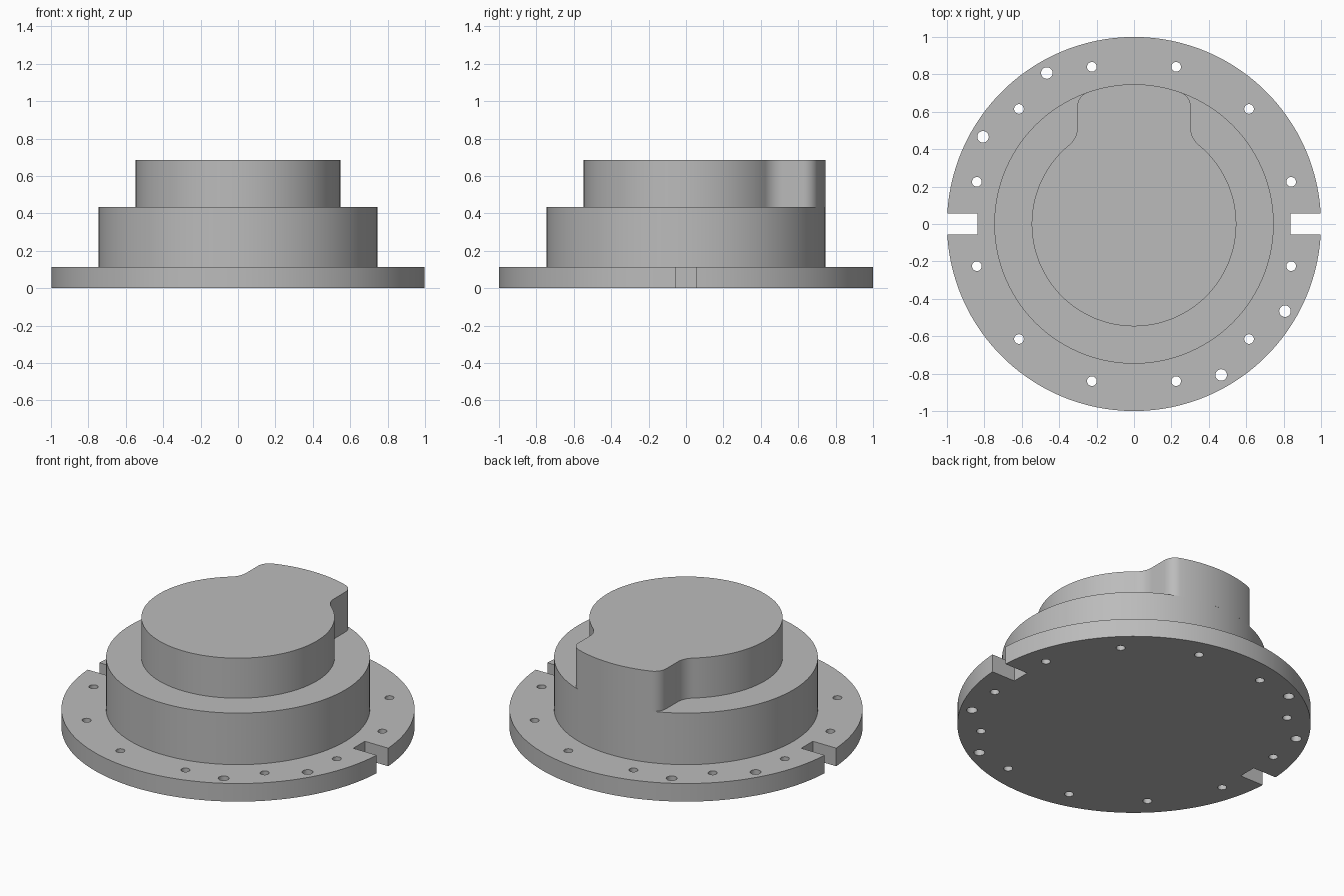
import bpy
import bmesh
from math import radians, degrees, cos, sin, atan2, sqrt, pi

cube = bpy.data.objects.get("Cube")
if cube:
    bpy.data.objects.remove(cube, do_unlink=True)

grey = bpy.data.materials.new("plain grey")
grey.use_nodes = True
colour = (0.5, 0.5, 0.5, 1)
grey.diffuse_color = colour
grey.node_tree.nodes["Principled BSDF"].inputs["Base Color"].default_value = colour

FLANGE_TOP, BODY_TOP, BOSS_TOP = 0.113, 0.435, 0.685
BODY_R, BOSS_R = 0.747, 0.547


def arc(cx, cy, r, start, end, steps):
    """Points along an arc, angles in degrees, both ends included."""
    angles = [radians(start + (end - start) * i / steps) for i in range(steps + 1)]
    return [(cx + r * cos(a), cy + r * sin(a)) for a in angles]


def circle(cx, cy, r, steps):
    return arc(cx, cy, r, 0, 360, steps)[:-1]


def prism(name, loops, z0, z1):
    """Solid from an outline (first loop) and optional hole loops."""
    bm = bmesh.new()
    rims = ([], [])
    for loop in loops:
        low = [bm.verts.new((x, y, z0)) for x, y in loop]
        high = [bm.verts.new((x, y, z1)) for x, y in loop]
        for i in range(len(loop)):
            j = (i + 1) % len(loop)
            bm.faces.new((low[i], low[j], high[j], high[i]))
            rims[0].append(bm.edges.get((low[i], low[j])))
            rims[1].append(bm.edges.get((high[i], high[j])))
    for rim in rims:
        bmesh.ops.triangle_fill(bm, edges=rim, use_beauty=True)
    bmesh.ops.recalc_face_normals(bm, faces=bm.faces)
    mesh = bpy.data.meshes.new(name)
    bm.to_mesh(mesh)
    bm.free()
    mesh.materials.append(grey)
    obj = bpy.data.objects.new(name, mesh)
    bpy.context.collection.objects.link(obj)
    bpy.ops.object.select_all(action='DESELECT')
    obj.select_set(True)
    bpy.context.view_layer.objects.active = obj
    bpy.ops.object.shade_smooth_by_angle(angle=radians(30))
    return obj


# Flange: round plate with a slot on each side and a ring of bolt holes
slot_half, slot_x = 0.057, 0.837
a = degrees(atan2(slot_half, sqrt(1 - slot_half ** 2)))
outline = (arc(0, 0, 1, a, 180 - a, 60)
           + [(-slot_x, slot_half), (-slot_x, -slot_half)]
           + arc(0, 0, 1, 180 + a, 360 - a, 60)
           + [(slot_x, -slot_half), (slot_x, slot_half)])
holes = []
for k in range(12):
    t = radians(15 + 30 * k)
    holes.append(circle(0.87 * cos(t), 0.87 * sin(t), 0.026, 20))
for deg in (120, 150, 300, 330):
    t = radians(deg)
    holes.append(circle(0.932 * cos(t), 0.932 * sin(t), 0.031, 20))
prism("flange", [outline] + holes, 0, FLANGE_TOP)

# Body: plain cylinder
prism("body", [circle(0, 0, BODY_R, 120)], FLANGE_TOP, BODY_TOP)

# Boss: cylinder with a rounded lobe running out to the body edge at the back
side, root_r, tip_r = 0.303, 0.12, 0.08
root_x, tip_x = side + root_r, side - tip_r
root_y = sqrt((BOSS_R + root_r) ** 2 - root_x ** 2)
tip_y = sqrt((BODY_R - tip_r) ** 2 - tip_x ** 2)
root_a = degrees(atan2(root_y, root_x))
tip_a = degrees(atan2(tip_y, tip_x))
right_half = (arc(0, 0, BOSS_R, -90, root_a, 50)
              + arc(root_x, root_y, root_r, root_a + 180, 180, 10)[1:]
              + arc(tip_x, tip_y, tip_r, 0, tip_a, 10)
              + arc(0, 0, BODY_R, tip_a, 90, 8)[1:])
left_half = [(-x, y) for x, y in reversed(right_half[1:-1])]
prism("lobed_boss", [right_half + left_half], BODY_TOP, BOSS_TOP)
